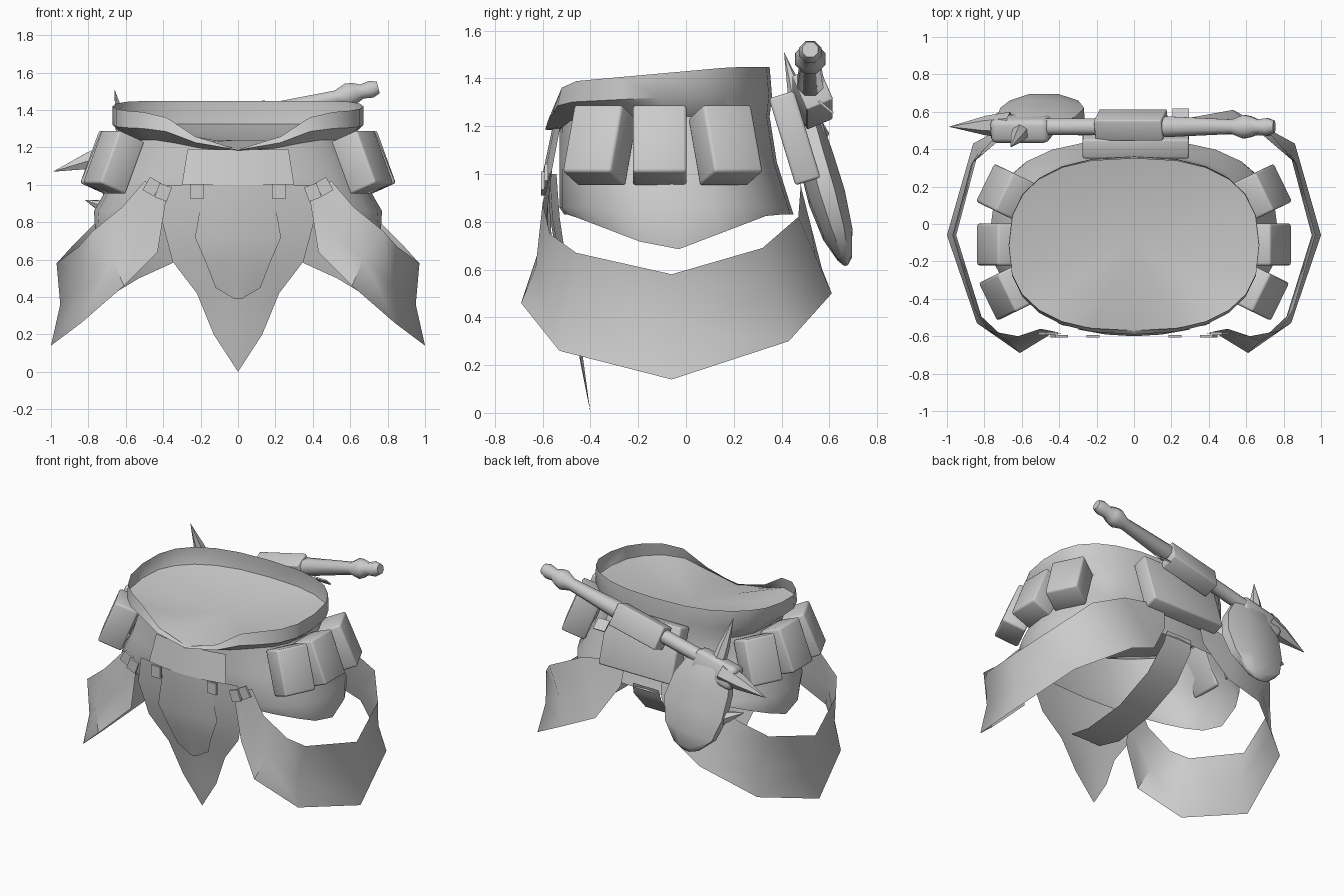
import bpy, bmesh, math
from mathutils import Vector, Matrix

old = bpy.data.objects.get("Cube")
if old:
    bpy.data.objects.remove(old, do_unlink=True)

grey = bpy.data.materials.new("plain_grey")
grey.use_nodes = True
grey.diffuse_color = (0.6, 0.6, 0.6, 1)
grey.node_tree.nodes["Principled BSDF"].inputs["Base Color"].default_value = (0.6, 0.6, 0.6, 1)


def finish(name, bm, angle):
    bmesh.ops.recalc_face_normals(bm, faces=bm.faces)
    me = bpy.data.meshes.new(name)
    bm.to_mesh(me)
    bm.free()
    me.materials.append(grey)
    ob = bpy.data.objects.new(name, me)
    bpy.context.collection.objects.link(ob)
    bpy.ops.object.select_all(action='DESELECT')
    ob.select_set(True)
    bpy.context.view_layer.objects.active = ob
    bpy.ops.object.shade_smooth_by_angle(angle=math.radians(angle))


def loft(name, rows, closed=False, cap=False, angle=45):
    bm = bmesh.new()
    grid = [[bm.verts.new(p) for p in row] for row in rows]
    for a, b in zip(grid, grid[1:]):
        n = len(a)
        for i in range(n if closed else n - 1):
            j = (i + 1) % n
            bm.faces.new((a[i], a[j], b[j], b[i]))
    if cap:
        bm.faces.new(grid[0])
        bm.faces.new(grid[-1])
    bmesh.ops.remove_doubles(bm, verts=bm.verts, dist=0.0005)
    finish(name, bm, angle)


SEG = 24


def oval(a, front, back, height):
    # Rounded-box ring; height is a function of position
    pts = []
    for i in range(SEG):
        t = math.tau * i / SEG - math.pi / 2
        c, s = math.cos(t), math.sin(t)
        x = a * math.copysign(abs(c) ** 0.8, c)
        y = (front + back) / 2 + (back - front) / 2 * math.copysign(abs(s) ** 0.8, s)
        pts.append((x, y, height(x, y)))
    return pts


def notch(x, y):
    return min(1, max(0, (0.42 - abs(x)) / 0.3)) if y < -0.2 else 0


def collar_base(x, y):
    return 1.325 + 0.05 * min(y, 0) - 0.11 * notch(x, y)


# Hip body with flared collar, notched at the front
loft("hip_body", [
    oval(0.67, -0.57, 0.35, lambda x, y: 1.43 + 0.09 * min(y, 0.2) - 0.19 * notch(x, y)),
    oval(0.67, -0.59, 0.36, collar_base),
    oval(0.585, -0.53, 0.35, lambda x, y: 1.24 - 0.06 * notch(x, y)),
    oval(0.66, -0.53, 0.38, lambda x, y: 1.05),
    oval(0.77, -0.53, 0.44, lambda x, y: 0.86),
    oval(0.76, -0.51, 0.45, lambda x, y: 0.67 + 0.16 * min(1, abs(y + 0.07) / 0.42)),
], closed=True)

# Shallow lining closing the collar
loft("inner_lining", [
    oval(0.668, -0.585, 0.355, collar_base),
    oval(0.4, -0.38, 0.2, lambda x, y: 1.27 + 0.08 * y),
    oval(0, -0.1, -0.1, lambda x, y: 1.25),
], closed=True)


def panel(name, rows, sag):
    # Hanging cloth: rows of (height, half width, y of the middle)
    loft(name, [[(w * k, y + sag * w * k * k, z) for k in (-1, -0.5, 0, 0.5, 1)]
                for z, w, y in rows])


panel("front_cloth", [(1.0, 0.38, -0.58), (0.82, 0.41, -0.57), (0.59, 0.35, -0.53),
                      (0.42, 0.22, -0.48), (0.2, 0.13, -0.44), (0, 0, -0.4)], 0.1)
panel("front_tongue", [(1.0, 0.18, -0.595), (0.72, 0.23, -0.585), (0.58, 0.17, -0.555),
                       (0.45, 0.12, -0.515), (0.39, 0.02, -0.5)], 0.1)
panel("belt_plate", [(1.19, 0.27, -0.56), (1.0, 0.30, -0.6)], 0.12)

# Strap passing beneath from back to front
loft("under_strap", [[(-w, y, z), (w, y, z)] for w, y, z in (
    (0.1, 0.45, 0.86), (0.11, 0.43, 0.78), (0.12, 0.28, 0.62),
    (0.12, 0.0, 0.5), (0.13, -0.3, 0.46), (0.12, -0.48, 0.5))])

# Side drapes: pairs of upper and lower edge points
drape = [((0.50, -0.56, 1.02), (0.38, -0.59, 0.95)),
         ((0.62, -0.60, 0.88), (0.43, -0.58, 0.64)),
         ((0.78, -0.57, 0.75), (0.61, -0.69, 0.46)),
         ((0.85, -0.46, 0.67), (0.84, -0.53, 0.26)),
         ((0.97, -0.06, 0.58), (1.00, -0.06, 0.14)),
         ((0.87, 0.32, 0.69), (0.86, 0.43, 0.30)),
         ((0.74, 0.47, 0.82), (0.53, 0.61, 0.50)),
         ((0.48, 0.48, 0.95), (0.31, 0.57, 0.60)),
         ((0.15, 0.47, 1.02), (0.16, 0.50, 0.84))]


def box(name, size, place, bevel=0.0):
    bm = bmesh.new()
    bmesh.ops.create_cube(bm, size=1)
    bmesh.ops.scale(bm, verts=bm.verts, vec=size)
    if bevel:
        bmesh.ops.bevel(bm, geom=bm.edges[:], offset=bevel, segments=2, affect='EDGES', profile=0.5)
    bmesh.ops.transform(bm, verts=bm.verts, matrix=place)
    finish(name, bm, 60)


def place(loc, yaw=0, pitch=0, roll=0):
    return (Matrix.Translation(loc) @ Matrix.Rotation(math.radians(yaw), 4, 'Z')
            @ Matrix.Rotation(math.radians(pitch), 4, 'Y') @ Matrix.Rotation(math.radians(roll), 4, 'X'))


for side, word in ((1, "left"), (-1, "right")):
    rows = []
    for top, low in drape:
        top, low = Vector(top), Vector(low)
        mid = (top + low) / 2
        mid.x *= 0.965
        rows.append([(p.x * side, p.y, p.z) for p in (top, mid, low)])
    loft(word + "_drape", rows)
    # Three tilted pouches around the hip
    for n, (x, y, yaw) in enumerate(((0.665, -0.36, -26), (0.71, -0.11, 0), (0.68, 0.165, 26))):
        turn = yaw if side > 0 else 180 - yaw
        box(f"{word}_pouch_{n + 1}", (0.165, 0.225, 0.305), place((x * side, y, 1.12), turn, -22),
            bevel=0.014)
    # Small clips holding the cloth
    for n, (x, y, z, tilt) in enumerate(((0.22, -0.60, 0.965, 0), (0.40, -0.60, 0.96, -20),
                                         (0.46, -0.585, 0.99, -30))):
        box(f"{word}_clip_{n + 1}", (0.07, 0.015, 0.08), place((x * side, y, z), 0, tilt * side))

# Case on the back
box("back_case", (0.57, 0.11, 0.38), place((0.01, 0.455, 1.15), 0, 0, 17), bevel=0.012)


def rod(name, path, sides=8, squash=1.0):
    # Lathed shape along a line of (point, radius)
    axis = (Vector(path[-1][0]) - Vector(path[0][0])).normalized()
    u = axis.cross(Vector((0, 1, 0))).normalized()
    v = axis.cross(u)
    rows = []
    for p, r in path:
        ring = [math.tau * (i + 0.5) / sides for i in range(sides)]
        rows.append([Vector(p) + r * (u * math.cos(t) + v * squash * math.sin(t)) for t in ring])
    loft(name, rows, True, cap=path[-1][1] > 0.001, angle=50)


# Club slung across the back
start, end = Vector((-0.5, 0.52, 1.22)), Vector((0.75, 0.52, 1.52))


def along(f):
    return start.lerp(end, f)


rod("club_handle", [(along(f), r) for f, r in (
    (0, 0.048), (0.52, 0.048), (0.54, 0.06), (0.82, 0.042), (0.87, 0.068), (0.9, 0.06),
    (0.93, 0.042), (0.97, 0.05), (1, 0.035))])
box("club_grip", (0.37, 0.12, 0.16), place((-0.015, 0.53, 1.32), 0, -13, 23), bevel=0.008)

# Flattened club head hanging down and out
box("club_neck", (0.32, 0.13, 0.16), place((-0.60, 0.51, 1.17), 0, -13, 15), bevel=0.03)
rod("club_head", [((-0.56, 0.505, 1.25), 0.1), ((-0.55, 0.52, 1.18), 0.18),
                  ((-0.52, 0.545, 1.06), 0.23), ((-0.49, 0.59, 0.9), 0.245),
                  ((-0.48, 0.635, 0.75), 0.2), ((-0.47, 0.665, 0.65), 0.1),
                  ((-0.47, 0.67, 0.62), 0.03)], 8, 0.34)

# Spikes on the head
for name, base, tip, r in (
        ("upper_spike", (-0.60, 0.50, 1.2), (-0.66, 0.41, 1.51), 0.05),
        ("side_spike", (-0.66, 0.53, 1.17), (-0.99, 0.52, 1.07), 0.07),
        ("lower_spike", (-0.66, 0.58, 0.86), (-0.82, 0.52, 0.92), 0.05)):
    rod(name, [(base, r), (Vector(base).lerp(Vector(tip), 0.4), r * 0.75), (tip, 0.0)], 6)

# Thin buckle plate behind the handle
box("club_buckle", (0.09, 0.01, 0.08), place((0.25, 0.585, 1.28), 0, 0, 50))
